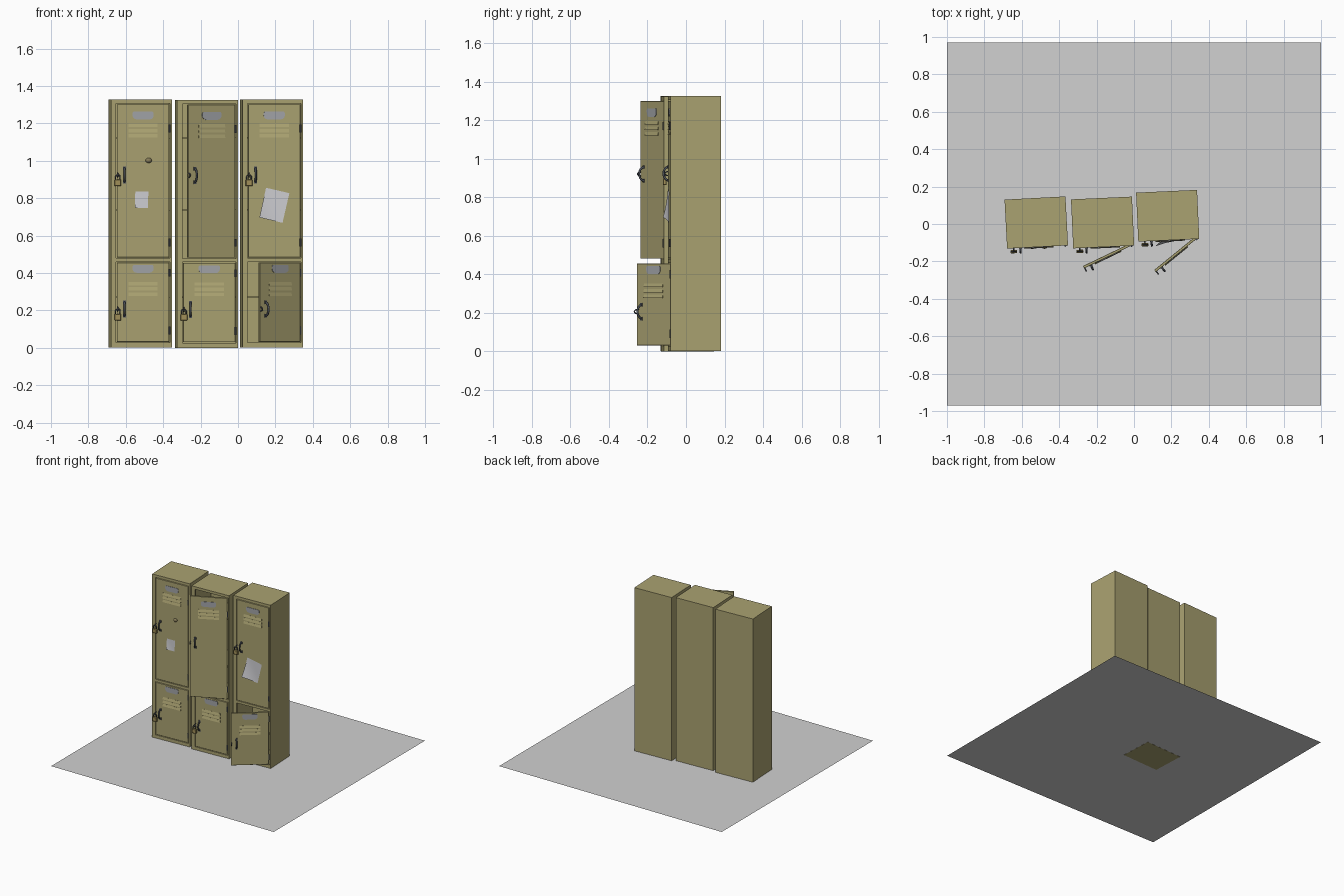
import bpy, bmesh, math
from mathutils import Matrix, Vector

if "Cube" in bpy.data.objects:
    bpy.data.objects.remove(bpy.data.objects["Cube"])

def mat(name, r, g, b):
    m = bpy.data.materials.new(name)
    m.diffuse_color = (r, g, b, 1)
    m.use_nodes = True
    m.node_tree.nodes["Principled BSDF"].inputs["Base Color"].default_value = m.diffuse_color
    return m

OLIVE = mat("olive paint", 0.40, 0.36, 0.165)
FLOOR = mat("floor grey", 0.64, 0.64, 0.64)
LABEL = mat("label steel", 0.36, 0.37, 0.39)
METAL = mat("dark metal", 0.08, 0.09, 0.11)
BRASS = mat("dull brass", 0.36, 0.28, 0.10)
PAPER = mat("paper", 0.62, 0.62, 0.65)
GUM = mat("old gum", 0.24, 0.20, 0.10)

def finish(name, bm, m, M, smooth=False):
    bmesh.ops.recalc_face_normals(bm, faces=bm.faces)
    me = bpy.data.meshes.new(name)
    bm.to_mesh(me)
    bm.free()
    me.materials.append(m)
    for p in me.polygons:
        p.use_smooth = smooth
    ob = bpy.data.objects.new(name, me)
    ob.matrix_world = M
    bpy.context.collection.objects.link(ob)
    return ob

def add_box(bm, x0, x1, y0, y1, z0, z1):
    T = Matrix.Translation(((x0 + x1) / 2, (y0 + y1) / 2, (z0 + z1) / 2))
    S = Matrix.Diagonal((x1 - x0, y1 - y0, z1 - z0, 1))
    return bmesh.ops.create_cube(bm, size=1, matrix=T @ S)["verts"]

def boxes(name, specs, m, M, bevel=0):
    bm = bmesh.new()
    for s in specs:
        add_box(bm, *s)
    if bevel:
        bmesh.ops.bevel(bm, geom=bm.edges[:], offset=bevel, segments=1, affect='EDGES')
    return finish(name, bm, m, M)

def tube(name, pts, r, m, M, sides=8):
    # round rod along a planar path, capped at both ends
    bm = bmesh.new()
    pts = [Vector(p) for p in pts]
    nrm = (pts[len(pts) // 2] - pts[0]).cross(pts[-1] - pts[0]).normalized()
    rings = []
    for i, p in enumerate(pts):
        t = (pts[min(i + 1, len(pts) - 1)] - pts[max(i - 1, 0)]).normalized()
        u = t.cross(nrm)
        rings.append([bm.verts.new(p + r * (math.cos(a) * u + math.sin(a) * nrm))
                      for a in (k * math.tau / sides for k in range(sides))])
    for a, b in zip(rings, rings[1:]):
        for k in range(sides):
            j = (k + 1) % sides
            bm.faces.new((a[k], a[j], b[j], b[k]))
    bm.faces.new(rings[0])
    bm.faces.new(rings[-1])
    finish(name, bm, m, M, True)

def label_plate(M, cx, cz):
    # plate with straight top and rounded lower corners
    w, h, r = 0.057, 0.021, 0.022
    prof = [(w - 0.006, h), (-w + 0.006, h), (-w, h - 0.008)]
    prof += [(-w + r - r * math.cos(a), -h + r - r * math.sin(a)) for a in (0, .5, 1.05, 1.57)]
    prof += [(w - r + r * math.cos(a), -h + r - r * math.sin(a)) for a in (1.57, 1.05, .5, 0)]
    prof += [(w, h - 0.008)]
    bm = bmesh.new()
    f = bm.faces.new([bm.verts.new((cx + x, 0.001, cz + z)) for x, z in prof])
    e = bmesh.ops.extrude_face_region(bm, geom=[f])["geom"]
    bmesh.ops.translate(bm, verts=[v for v in e if isinstance(v, bmesh.types.BMVert)],
                        vec=(0, -0.004, 0))
    finish("label_plate", bm, LABEL, M)

def louvers(M, cx, zs):
    # wedge slats standing out at their lower edge
    bm = bmesh.new()
    for z in zs:
        for v in add_box(bm, cx - 0.078, cx + 0.078, -0.006, 0.002, z - 0.009, z + 0.009):
            if v.co.z > z and v.co.y < 0:
                v.co.y = -0.0005
    finish("vent_louvers", bm, OLIVE, M)

def padlock(M, x, z):
    boxes("padlock_body", [(x - 0.018, x + 0.018, -0.027, -0.009, z - 0.055, z - 0.02)],
          BRASS, M, 0.003)
    arc = [(x - 0.012, -0.018, z - 0.022)]
    arc += [(x - 0.012 * math.cos(a), -0.018, z - 0.006 + 0.012 * math.sin(a))
            for a in (k * math.pi / 8 for k in range(9))]
    arc += [(x + 0.012, -0.018, z - 0.022)]
    tube("padlock_shackle", arc, 0.0035, METAL, M)

def note(M, cx, cz, w, h, turn, curl):
    # paper sheet whose lower left side lifts off the door
    bm = bmesh.new()
    bmesh.ops.create_grid(bm, x_segments=8, y_segments=8, size=0.5)
    for v in bm.verts:
        x, y = v.co.x, v.co.y
        lift = max(0, -(x + y) * 0.5 + 0.1) ** 2 / 0.36
        v.co = (x * w, -0.004 - curl * lift, y * h)
    T = Matrix.Translation((cx, 0, cz)) @ Matrix.Rotation(turn, 4, 'Y')
    finish("paper_note", bm, PAPER, M @ T, True)

DW, HX = 0.28, 0.148      # door width and hinge position
HW, HD, H = 0.163, 0.131, 1.325   # locker half width, half depth, height

def door(L, z0, z1, angle, label_drop, hz, locked):
    M = L @ Matrix.Translation((HX, -HD, 0)) @ Matrix.Rotation(math.radians(angle), 4, 'Z')
    cx = -DW / 2
    boxes("door", [(-DW, 0, 0, 0.014, z0, z1)], OLIVE, M, 0.0015)
    label_plate(M, cx, z1 - label_drop)
    louvers(M, cx, [z1 - d for d in (0.113, 0.141, 0.169)])
    # bowed handle
    hx = -DW + 0.04
    tube("handle", [(hx, 0.004 - 0.03 * math.sin(a), hz - 0.036 * math.cos(a))
                    for a in (k * math.pi / 12 for k in range(13))], 0.0055, METAL, M)
    boxes("handle_mounts", [(hx - 0.008, hx + 0.008, -0.004, 0.002, hz + s - 0.009, hz + s + 0.009)
                            for s in (-0.036, 0.036)], METAL, M)
    # hasp ring beside the handle
    px = -DW + 0.004
    tube("hasp", [(px, 0.004 - 0.022 * math.sin(a), hz - 0.011 * math.cos(a))
                  for a in (k * math.pi / 8 for k in range(9))], 0.0035, METAL, M)
    if locked:
        padlock(M, px, hz - 0.005)
    # hinges
    inset = 0.13 if z1 > 1 else 0.055
    low = 0.08 if z1 > 1 else 0.06
    bm = bmesh.new()
    for z in (z0 + low, z1 - inset):
        bmesh.ops.create_cone(bm, cap_ends=True, segments=10, radius1=0.005, radius2=0.005,
                              depth=0.042, matrix=Matrix.Translation((0.001, -0.002, z)))
    finish("hinges", bm, METAL, M)
    return M

def locker(x, y, z, turn, up_angle, low_angle, up_lock, low_lock):
    L = Matrix.Translation((x, y, z)) @ Matrix.Rotation(math.radians(turn), 4, 'Z')
    t = 0.006
    # shell panels
    boxes("locker_shell", [
        (-HW, -HW + t, -HD, HD, 0, H), (HW - t, HW, -HD, HD, 0, H),
        (-HW + t, HW - t, HD - t, HD, 0, H),
        (-HW + t, HW - t, -HD, HD - t, H - t, H), (-HW + t, HW - t, -HD, HD - t, 0, t)], OLIVE, L)
    # front frame
    xl, xr, yb = -HX + 0.012, HX + 0.004, -HD + 0.016
    boxes("front_frame", [
        (-HW + t, xl, -HD, yb, t, H - t), (xr, HW - t, -HD, yb, t, H - t),
        (xl, xr, -HD, yb, t, 0.026), (xl, xr, -HD, yb, 0.458, 0.478),
        (xl, xr, -HD, yb, 1.304, H - t)], OLIVE, L)
    # inner shelves
    boxes("shelves", [(-HW + t, HW - t, yb, HD - t, s - 0.004, s + 0.004)
                      for s in (0.27, 0.468, 0.735, 1.12)], OLIVE, L)
    up = door(L, 0.482, 1.300, up_angle, 0.06, 0.922, up_lock)
    door(L, 0.030, 0.454, low_angle, 0.034, 0.205, low_lock)
    return up

# row of three lockers
up1 = locker(-0.5225, 0.008, 0.002, 3.0, 0, 0, True, True)
locker(-0.168, 0.008, 0.0, 2.6, 23, 0, False, True)
up3 = locker(0.18, 0.044, 0.002, 2.6, 0, 36.5, True, False)

# notes and gum on the doors
note(up1, -0.148, 0.79, 0.07, 0.088, 0.03, 0.006)
note(up3, -0.14, 0.76, 0.128, 0.163, math.radians(13), 0.025)
bm = bmesh.new()
bmesh.ops.create_uvsphere(bm, u_segments=12, v_segments=8, radius=1,
                          matrix=Matrix.Translation((-0.11, 0, 1.0)) @ Matrix.Diagonal((0.017, 0.012, 0.014, 1)))
finish("gum_blob", bm, GUM, up1, True)

# floor sheet
bm = bmesh.new()
bmesh.ops.create_grid(bm, x_segments=1, y_segments=1, size=1,
                      matrix=Matrix.Translation((0, 0, 0.001)) @ Matrix.Diagonal((1, 0.97, 1, 1)))
finish("floor_sheet", bm, FLOOR, Matrix())
